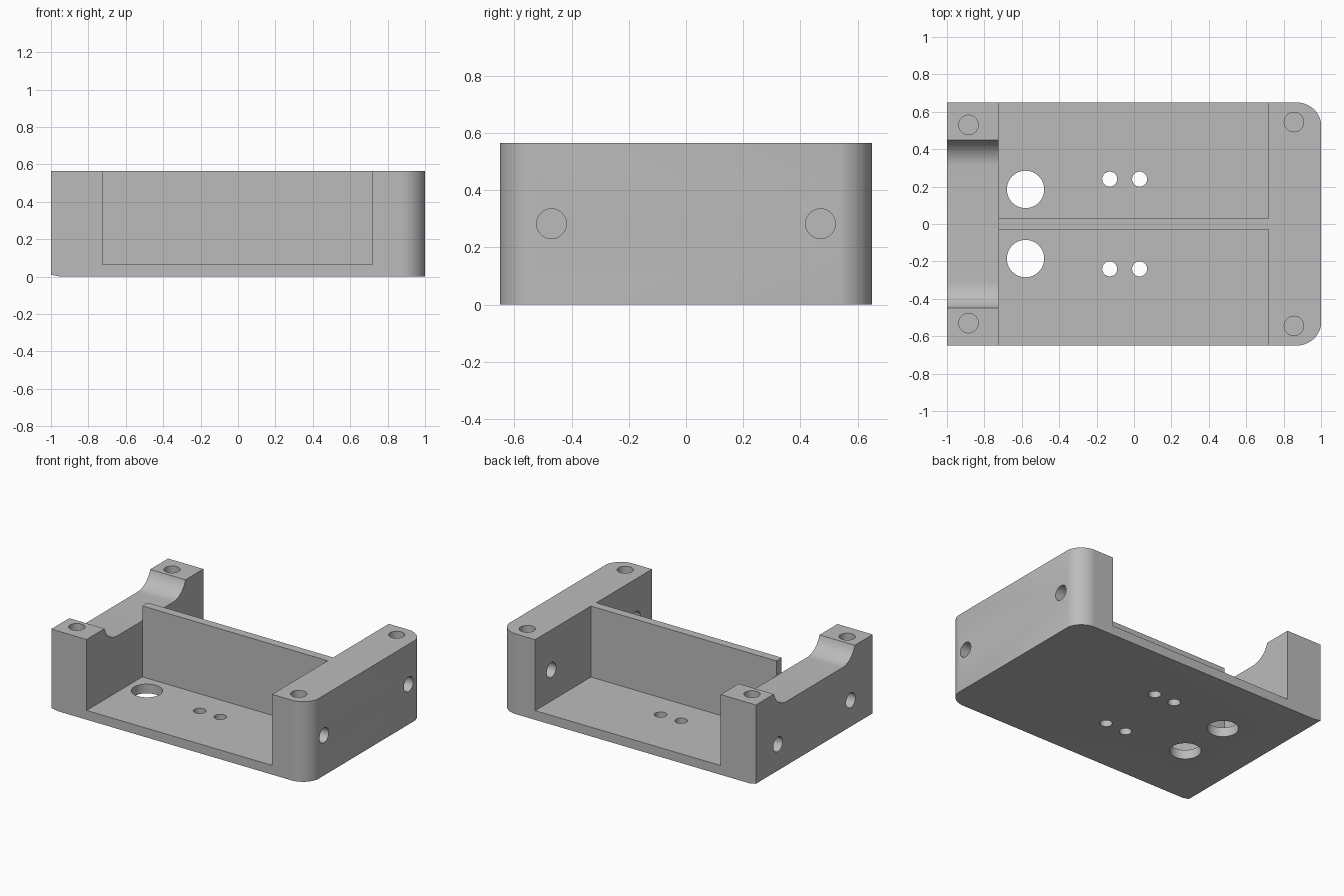
import bpy, bmesh, math
from mathutils import Matrix

cube = bpy.data.objects.get("Cube")
if cube:
    bpy.data.objects.remove(cube, do_unlink=True)

W, H, FLOOR = 0.65, 0.565, 0.065      # half width, height, floor thickness
INNER_L, INNER_R, RIB = -0.725, 0.72, 0.03

grey = bpy.data.materials.new("plain_grey")
grey.use_nodes = True
colour = (0.5, 0.5, 0.5, 1)
grey.diffuse_color = colour
grey.node_tree.nodes["Principled BSDF"].inputs["Base Color"].default_value = colour


def arc(cx, cy, r, a0, a1, n=16):
    angles = [math.radians(a0 + (a1 - a0) * i / n) for i in range(n + 1)]
    return [(cx + r * math.cos(a), cy + r * math.sin(a)) for a in angles]


def prism(bm, base, shift):
    """Extrude a polygon of 3D points along a vector."""
    face = bm.faces.new([bm.verts.new(p) for p in base])
    new = bmesh.ops.extrude_face_region(bm, geom=[face])["geom"]
    bmesh.ops.translate(bm, vec=shift, verts=[v for v in new if isinstance(v, bmesh.types.BMVert)])


def finish(bm, name):
    bmesh.ops.recalc_face_normals(bm, faces=bm.faces)
    mesh = bpy.data.meshes.new(name)
    bm.to_mesh(mesh)
    bm.free()
    mesh.materials.append(grey)
    obj = bpy.data.objects.new(name, mesh)
    bpy.context.collection.objects.link(obj)
    return obj


def drill(bm, centre, r, depth, axis="Z"):
    turn = Matrix.Rotation(math.pi / 2, 4, "Y") if axis == "X" else Matrix()
    bmesh.ops.create_cone(bm, cap_ends=True, segments=40, radius1=r, radius2=r,
                          depth=depth, matrix=Matrix.Translation(centre) @ turn)


# Body: plan outline with two rounded corners at the left end
r = 0.133
corner = [(min(x, 1), y) for x, y in arc(0.87, W - r, r, 90, 12)]
corner[-1] = (1, corner[-1][1])
outline = [(-1, -W)] + [(x, -y) for x, y in corner] + corner[::-1] + [(-1, W)]
bm = bmesh.new()
prism(bm, [(x, y, 0) for x, y in outline], (0, 0, H))
body = finish(bm, "tray_body")

# Cutters: two open side pockets
pockets = bmesh.new()
for s in (-1, 1):
    y0, y1 = s * RIB, s * (W + 0.1)
    prism(pockets, [(INNER_L, y0, FLOOR), (INNER_R, y0, FLOOR),
                    (INNER_R, y1, FLOOR), (INNER_L, y1, FLOOR)], (0, 0, 1))

# Cutter: saddle with curved shoulders in the right end block
rs, bottom = 0.146, 0.46
side = arc(0.31, bottom + rs, rs, 270, 344)
side[-1] = (0.45, H)
profile = side + [(0.45, H + 0.1)]
profile += [(-y, z) for y, z in profile[::-1]]
saddle = bmesh.new()
prism(saddle, [(-1.1, y, z) for y, z in profile], (1.1 + INNER_L, 0, 0))

# Cutter: slight slope under the right end edge
slope = bmesh.new()
prism(slope, [(-1.05, -1, 0.02), (-0.95, -1, 0), (-0.95, -1, -0.1), (-1.05, -1, -0.1)], (0, 2, 0))

# Cutters: floor holes, screw holes in the tops and holes in the ends
holes = bmesh.new()
for s in (-1, 1):
    drill(holes, (-0.58, s * 0.185, 0), 0.1, 0.3)
    for x in (-0.13, 0.03):
        drill(holes, (x, s * 0.24, 0), 0.04, 0.3)
    drill(holes, (-0.885, s * 0.53, H), 0.052, 0.4)
    drill(holes, (0.855, s * 0.545, H), 0.052, 0.4)
    drill(holes, (0.86, s * 0.47, H / 2), 0.052, 0.5, "X")
    drill(holes, (-1, s * 0.405, 0.195), 0.052, 0.4, "X")

cutters = [finish(b, n) for b, n in ((pockets, "pocket_cutter"), (saddle, "saddle_cutter"),
                                     (slope, "slope_cutter"), (holes, "hole_cutter"))]
bpy.context.view_layer.objects.active = body
body.select_set(True)
for cutter in cutters:
    cutter.hide_render = True
    mod = body.modifiers.new(cutter.name, "BOOLEAN")
    mod.operation, mod.solver, mod.object = "DIFFERENCE", "EXACT", cutter
    bpy.ops.object.modifier_apply(modifier=mod.name)
    bpy.data.objects.remove(cutter, do_unlink=True)

bpy.ops.object.shade_smooth_by_angle(angle=math.radians(30))
